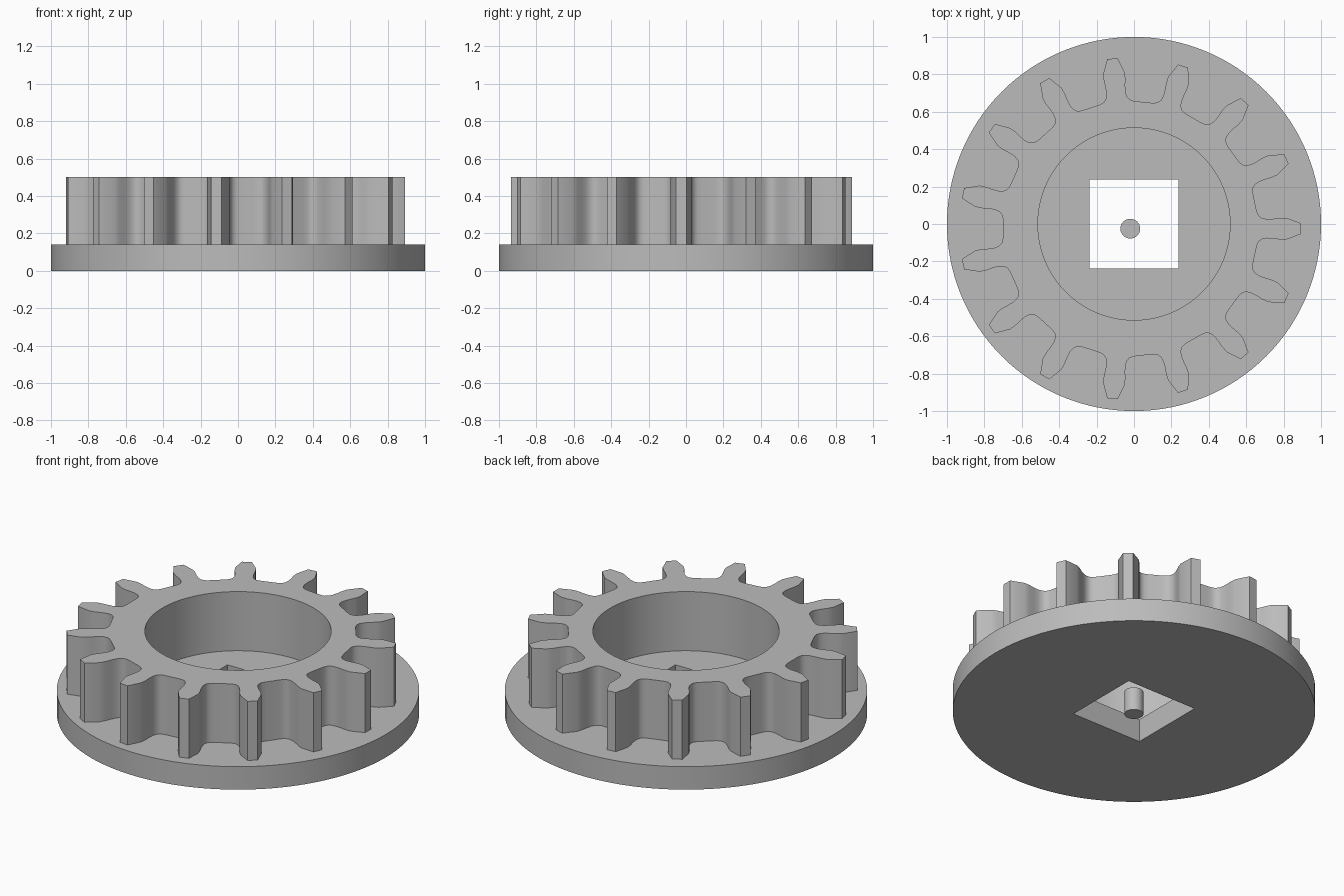
import bpy, bmesh
from math import cos, sin, tau, radians

cube = bpy.data.objects.get("Cube")
if cube:
    bpy.data.objects.remove(cube, do_unlink=True)

grey = bpy.data.materials.new("plain grey")
grey.use_nodes = True
colour = (0.5, 0.5, 0.5, 1)
grey.diffuse_color = colour
grey.node_tree.nodes["Principled BSDF"].inputs["Base Color"].default_value = colour

AXLE = (-0.02, -0.025)   # centre shared by the teeth and the pin
BASE_TOP, GEAR_TOP = 0.14, 0.5


def circle(radius, count, centre=(0, 0)):
    return [(centre[0] + radius * cos(tau * i / count),
             centre[1] + radius * sin(tau * i / count)) for i in range(count)]


def gear_outline(teeth):
    # Half of one tooth: distance along its axis, half width
    half = [(0.673, 0.108), (0.679, 0.085), (0.688, 0.068), (0.705, 0.056),
            (0.73, 0.051), (0.765, 0.053), (0.80, 0.058), (0.835, 0.058),
            (0.914, 0.028)]
    tooth = [(r, -w) for r, w in half] + [(r, w) for r, w in reversed(half)]
    points = []
    for i in range(teeth):
        c, s = cos(tau * i / teeth), sin(tau * i / teeth)
        points += [(AXLE[0] + r * c - w * s, AXLE[1] + r * s + w * c)
                   for r, w in tooth]
    return points


def plate(name, outlines, bottom, top):
    """Extrude a filled outline, with any inner outlines left as holes."""
    curve = bpy.data.curves.new(name, "CURVE")
    curve.dimensions, curve.fill_mode = "2D", "BOTH"
    curve.extrude = (top - bottom) / 2
    for outline in outlines:
        spline = curve.splines.new("POLY")
        spline.points.add(len(outline) - 1)
        for point, (x, y) in zip(spline.points, outline):
            point.co = (x, y, 0, 1)
        spline.use_cyclic_u = True
    helper = bpy.data.objects.new(name + " helper", curve)
    bpy.context.collection.objects.link(helper)
    graph = bpy.context.evaluated_depsgraph_get()
    mesh = bpy.data.meshes.new_from_object(helper.evaluated_get(graph))
    bpy.data.objects.remove(helper, do_unlink=True)

    # Weld the caps to the walls
    bm = bmesh.new()
    bm.from_mesh(mesh)
    bmesh.ops.remove_doubles(bm, verts=bm.verts, dist=0.0001)
    bmesh.ops.translate(bm, verts=bm.verts, vec=(0, 0, (top + bottom) / 2))
    bmesh.ops.recalc_face_normals(bm, faces=bm.faces)
    bm.to_mesh(mesh)
    bm.free()

    mesh.materials.clear()
    mesh.materials.append(grey)
    obj = bpy.data.objects.new(name, mesh)
    bpy.context.collection.objects.link(obj)
    bpy.ops.object.select_all(action="DESELECT")
    obj.select_set(True)
    bpy.context.view_layer.objects.active = obj
    bpy.ops.object.shade_smooth_by_angle(angle=radians(30))
    return obj


# Round base with a square hole
h = 0.237
square = [(-h, -h), (h, -h), (h, h), (-h, h)]
plate("base_disc", [circle(1, 128), square], 0, BASE_TOP)

# Toothed ring with a round bore
plate("gear_ring", [gear_outline(15), circle(0.514, 96)], BASE_TOP, GEAR_TOP)

# Loose pin inside the square hole
plate("centre_pin", [circle(0.053, 32, AXLE)], 0, BASE_TOP)
